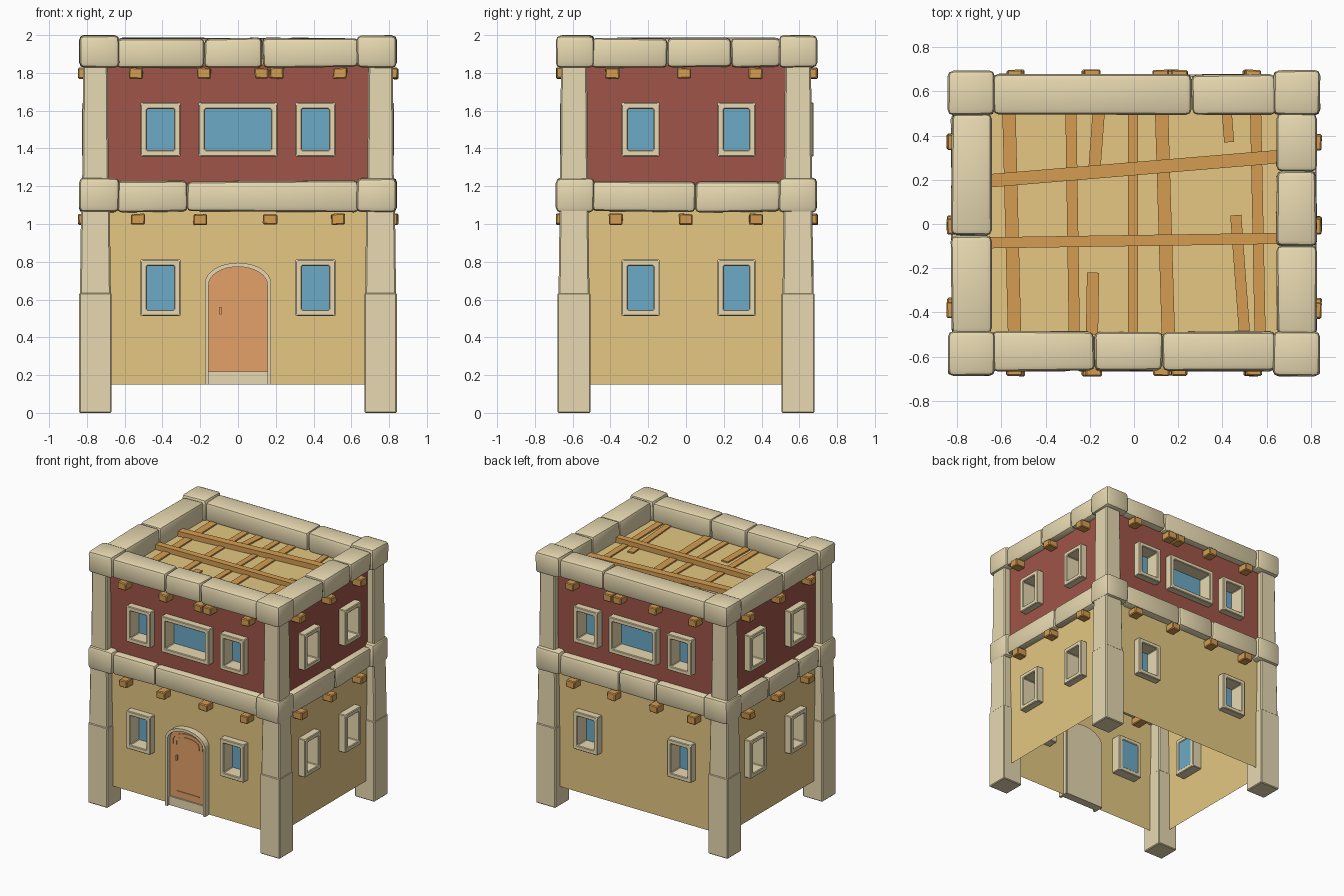
import bpy, bmesh, math, random
from mathutils import Matrix, Vector

random.seed(4)
if "Cube" in bpy.data.objects:
    bpy.data.objects.remove(bpy.data.objects["Cube"])


def material(name, r, g, b):
    m = bpy.data.materials.new(name)
    m.use_nodes = True
    m.diffuse_color = (r, g, b, 1)
    node = next(n for n in m.node_tree.nodes if n.type == 'BSDF_PRINCIPLED')
    node.inputs["Base Color"].default_value = (r, g, b, 1)
    node.inputs["Roughness"].default_value = 0.8
    return m


STONE = material("pale stone", .82, .71, .45)
PLASTER = material("tan plaster", .78, .575, .225)
RED = material("red plaster", .35, .09, .065)
WOOD = material("beam wood", .66, .335, .083)
DOOR = material("door orange", .78, .355, .14)
GLASS = material("blue glass", .15, .405, .57)


def finish(bm, name, mat, matrix=Matrix(), bevel=0, segments=1, recalc=True):
    """Turn a bmesh into a named object, with optional softened edges."""
    if recalc:
        bmesh.ops.recalc_face_normals(bm, faces=bm.faces)
    if bevel:
        bmesh.ops.bevel(bm, geom=bm.edges[:], offset=bevel, segments=segments,
                        profile=.5, affect='EDGES', clamp_overlap=True)
    bm.transform(matrix)
    me = bpy.data.meshes.new(name)
    bm.to_mesh(me)
    bm.free()
    me.materials.append(mat)
    ob = bpy.data.objects.new(name, me)
    bpy.context.collection.objects.link(ob)
    if segments > 1:
        bpy.ops.object.select_all(action='DESELECT')
        ob.select_set(True)
        bpy.context.view_layer.objects.active = ob
        bpy.ops.object.shade_smooth_by_angle(angle=math.radians(40))


def box(name, lo, hi, mat, matrix=Matrix(), bevel=0, segments=1, rough=0, taper=0):
    """Box between two corners; rough pulls corners in, taper narrows the top."""
    lo, hi = Vector(lo), Vector(hi)
    mid, size = (lo + hi) / 2, hi - lo
    bm = bmesh.new()
    bmesh.ops.create_cube(bm, size=1)
    for v in bm.verts:
        side = v.co * 2
        shrink = Vector([random.uniform(0, rough) for _ in range(3)])
        if v.co.z > 0:
            shrink += Vector((taper, taper, 0))
        v.co = Vector([mid[i] + side[i] * (size[i] / 2 - shrink[i]) for i in range(3)])
    finish(bm, name, mat, matrix, bevel, segments)


def beam(name, a, b, width, z0, z1):
    a, b = Vector(a), Vector(b)
    d = b - a
    m = Matrix.Translation((a.x, a.y, 0)) @ Matrix.Rotation(math.atan2(d.y, d.x), 4, 'Z')
    box(name, (0, -width / 2, z0), (d.length, width / 2, z1), WOOD, m)


def wall(name, half, dist, z0, z1, holes, mat, m):
    """Wall sheet as a grid of faces, left open at the windows."""
    us = sorted({-half, half, *[c + s * w for c, w, a, b in holes for s in (-1, 1)]})
    zs = sorted({z0, z1, *[z for h in holes for z in h[2:]]})
    bm = bmesh.new()
    for u0, u1 in zip(us, us[1:]):
        for b0, b1 in zip(zs, zs[1:]):
            u, z = (u0 + u1) / 2, (b0 + b1) / 2
            if any(abs(u - c) < w and a < z < b for c, w, a, b in holes):
                continue
            bm.faces.new([bm.verts.new((p, -dist, q)) for p, q in
                          ((u0, b0), (u1, b0), (u1, b1), (u0, b1))])
    bmesh.ops.remove_doubles(bm, verts=bm.verts, dist=1e-5)
    finish(bm, name, mat, m, recalc=False)


def window(name, c, w, z0, z1, dist, m):
    """Deep stone frame with a pane at its inner end."""
    bm = bmesh.new()
    rim, out, back = .034, -dist - .056, -dist + .08
    loops = []
    for inset, y in ((0, out), (rim, out), (rim, back), (0, back)):
        a, b = w - inset, inset
        loops.append([bm.verts.new((c + u, y, z)) for u, z in
                      ((-a, z0 + b), (a, z0 + b), (a, z1 - b), (-a, z1 - b))])
    for i in range(4):
        p, q = loops[i], loops[(i + 1) % 4]
        for k in range(4):
            n = (k + 1) % 4
            bm.faces.new((p[k], p[n], q[n], q[k]))
    finish(bm, name + "_frame", STONE, m, .005)
    box(name + "_glass", (c - w + rim, back - .02, z0 + rim),
        (c + w - rim, back - .005, z1 - rim), GLASS, m)


def arch(half, base, spring, top):
    """Outline of an arched opening, from one foot to the other."""
    curve = [(half * math.cos(t * math.pi / 16), spring + (top - spring) * math.sin(t * math.pi / 16))
             for t in range(17)]
    return [(half, base)] + curve + [(-half, base)]


def arch_plate(name, outline, y0, y1, mat):
    bm = bmesh.new()
    face = bm.faces.new([bm.verts.new((x, y0, z)) for x, z in outline])
    new = bmesh.ops.extrude_face_region(bm, geom=[face])["geom"]
    bmesh.ops.translate(bm, vec=(0, y1 - y0, 0),
                        verts=[g for g in new if isinstance(g, bmesh.types.BMVert)])
    finish(bm, name, mat)


def arch_band(name, outer, inner, y0, y1, mat):
    bm = bmesh.new()
    rings = [[bm.verts.new(c) for c in ((o[0], y0, o[1]), (i[0], y0, i[1]),
                                       (i[0], y1, i[1]), (o[0], y1, o[1]))]
             for o, i in zip(outer, inner)]
    for p, q in zip(rings, rings[1:]):
        for k in range(4):
            n = (k + 1) % 4
            bm.faces.new((p[k], p[n], q[n], q[k]))
    bm.faces.new(rings[0])
    bm.faces.new(rings[-1])
    finish(bm, name, mat)


# Sides: name, turn, wall distance, half width, windows low/high, block joints top/mid, beam ends high/low
LONG_HIGH = [(-.41, .106), (0, .208), (.41, .106)]
LONG_LOW = [(-.41, .106), (.41, .106)]
SHORT = [(-.24, .101), (.267, .101)]
SHORT_FLIP = [(-.267, .101), (.24, .101)]
SIDES = [
    ("front", 0, .61, .77, LONG_LOW, LONG_HIGH, [-.64, -.18, .13, .64], [-.64, -.27, .64],
     [-.54, -.18, .125, .205, .54], [-.53, -.2, .17, .53]),
    ("right", 90, .77, .613, SHORT, SHORT, [-.5, -.1, .24, .5], [-.5, .05, .5],
     [-.39, -.01, .37], [-.37, 0, .37]),
    ("back", 180, .62, .77, LONG_LOW, LONG_HIGH, [-.64, -.26, .64], [-.64, -.12, .2, .64],
     [-.54, -.205, -.12, .19, .54], [-.53, -.17, .2, .53]),
    ("left", -90, .77, .613, SHORT_FLIP, SHORT_FLIP, [-.5, .05, .5], [-.5, -.13, .25, .5],
     [-.37, .01, .39], [-.37, 0, .37]),
]

for side, turn, dist, half, low, high, top_cuts, mid_cuts, ends_high, ends_low in SIDES:
    m = Matrix.Rotation(math.radians(turn), 4, 'Z')
    # Walls and windows of both storeys
    for floor, z0, z1, wins, w0, w1, mat in (("lower", .15, 1.12, low, .512, .812, PLASTER),
                                             ("upper", 1.12, 1.84, high, 1.358, 1.642, RED)):
        holes = [(c, w - .015, w0 + .015, w1 - .015) for c, w in wins]
        wall(f"{side}_{floor}_wall", half, dist, z0, z1, holes, mat, m)
        for i, (c, w) in enumerate(wins):
            window(f"{side}_{floor}_window_{i}", c, w, w0, w1, dist, m)
    # Rough stone courses, butted closely together
    for course, cuts, z0, z1 in (("parapet", top_cuts, 1.825, 1.988), ("band", mid_cuts, 1.06, 1.232)):
        for i, (a, b) in enumerate(zip(cuts, cuts[1:])):
            box(f"{side}_{course}_stone_{i}", (a - .004, -dist - .06, z0), (b + .004, -dist + .13, z1),
                STONE, m, .025, 2, .009)
    # Projecting beam ends
    for row, ends, z in (("high", ends_high, 1.798), ("low", ends_low, 1.025)):
        for i, u in enumerate(ends):
            box(f"{side}_{row}_beam_end_{i}", (u - .04, -dist - .08, z - .032),
                (u + .04, -dist + .15, z + .032), WOOD, m, .006, 1, .006)

# Corner pillars and cap stones
for sx in (-1, 1):
    for sy in (-1, 1):
        m = Matrix.Translation((sx * .755, sy * .593, 0))
        tag = ("left" if sx > 0 else "right") + ("_front" if sy < 0 else "_back")
        box(tag + "_pillar_base", (-.086, -.087, 0), (.086, .087, .635), STONE, m, .006)
        box(tag + "_pillar_middle", (-.082, -.082, .62), (.082, .082, 1.09), STONE, m, .008, 1, 0, .006)
        box(tag + "_pillar_top", (-.07, -.074, 1.2), (.07, .074, 1.86), STONE, m, .008, 1, 0, .005)
        for part, z0, z1 in (("band", 1.058, 1.247), ("cap", 1.825, 2.002)):
            c = Matrix.Translation((sx * .735, sy * .59 + .003, 0))
            box(f"{tag}_{part}_stone", (-.109, -.104, z0), (.109, .104, z1), STONE, c, .026, 2, .006)

# Roof deck with thin joists and two cross beams
box("roof_deck", (-.765, -.605, 1.81), (.765, .615, 1.835), PLASTER)
JOISTS = [(-.54, -.5, -.565, .5, .06), (-.27, -.5, -.285, .5, .05), (-.19, -.5, -.185, -.22, .055),
          (-.18, .23, -.16, .5, .055), (-.005, -.5, -.005, .5, .045), (.155, -.5, .125, .5, .06),
          (.42, .5, .43, .37, .045), (.5, -.5, .46, .04, .05), (.57, -.5, .55, .5, .05)]
for i, (x0, y0, x1, y1, w) in enumerate(JOISTS):
    beam(f"roof_joist_{i}", (x0, y0), (x1, y1), w, 1.83, 1.846)
beam("cross_beam_back", (-.66, .195), (.66, .305), .06, 1.84, 1.88)
beam("cross_beam_front", (-.66, -.085), (.66, -.065), .05, 1.84, 1.88)

# Arched door with raised mouldings in its own colour
arch_band("door_frame", arch(.175, .15, .685, .795), arch(.155, .15, .68, .773), -.662, -.58, STONE)
arch_plate("door_backing", arch(.165, .15, .685, .785), -.6, -.575, STONE)
arch_plate("door_leaf", arch(.157, .2, .68, .775), -.628, -.605, DOOR)
box("door_step", (-.157, -.64, .15), (.157, -.6, .22), STONE)
for i, (h, t) in enumerate(((.132, .745), (.1, .715))):
    arch_band(f"door_moulding_{i}", arch(h, .64, .67, t), arch(h - .005, .64, .67, t - .005),
              -.633, -.626, DOOR)
box("door_lower_moulding", (-.1, -.633, .27), (.1, -.626, .276), DOOR)
box("door_handle", (-.097, -.642, .52), (-.087, -.626, .56), DOOR)
